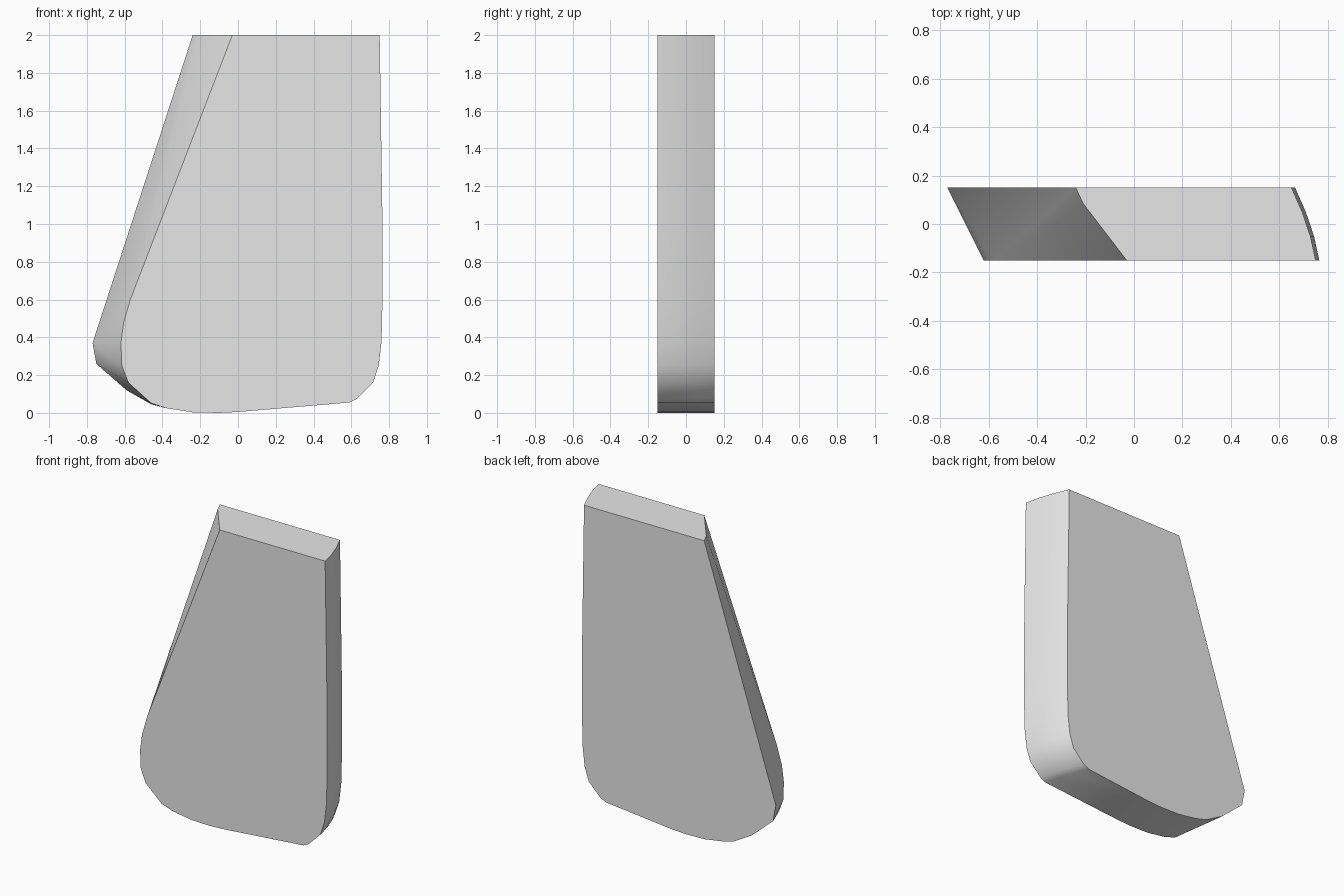
import bpy
import bmesh
import math

cube = bpy.data.objects.get("Cube")
if cube:
    bpy.data.objects.remove(cube)

FRONT, BACK = -0.15, 0.15

# Upright side with rounded lower corner, as (x, z) on the front face
side = [(0.75, 2), (0.757, 1.5), (0.765, 1.0), (0.765, 0.6), (0.76, 0.38),
        (0.745, 0.25), (0.715, 0.16), (0.63, 0.075), (0.59, 0.055)]
# Inward shift of that side at each depth, giving its curved section
side_sections = [(FRONT, 0), (-0.05, 0.022), (0.05, 0.056), (BACK, 0.1)]

# Slanted side and lower corner, different on the two faces
slant_front = [(-0.03, 2), (-0.57, 0.6), (-0.605, 0.48), (-0.62, 0.37),
               (-0.615, 0.25), (-0.58, 0.16), (-0.46, 0.052)]
slant_back = [(-0.24, 2), (-0.77, 0.37), (-0.75, 0.26), (-0.59, 0.12),
              (-0.46, 0.046)]
# Underside, shared by both faces
underside = [(-0.38, 0.025), (-0.24, 0.003), (-0.1, 0), (0, 0.005)]

points = [(x - shift, y, z) for y, shift in side_sections for x, z in side]
points += [(x, FRONT, z) for x, z in slant_front + underside]
points += [(x, BACK, z) for x, z in slant_back + underside]
points.append((-0.21, 0.085, 2))  # kink in the slanted top edge

# Wrap the sections in one convex block and merge its flat faces
bm = bmesh.new()
for p in points:
    bm.verts.new(p)
hull = bmesh.ops.convex_hull(bm, input=bm.verts[:])
loose = [v for v in bm.verts if not v.link_faces]
bmesh.ops.delete(bm, geom=loose, context='VERTS')
bmesh.ops.dissolve_limit(bm, angle_limit=math.radians(0.5),
                         verts=bm.verts[:], edges=bm.edges[:])
bmesh.ops.recalc_face_normals(bm, faces=bm.faces[:])

mesh = bpy.data.meshes.new("tapered_block")
bm.to_mesh(mesh)
bm.free()
block = bpy.data.objects.new("tapered_block", mesh)
bpy.context.collection.objects.link(block)

# Plain grey
grey = bpy.data.materials.new("light_grey")
grey.use_nodes = True
color = (0.8, 0.8, 0.8, 1)
grey.diffuse_color = color
grey.node_tree.nodes["Principled BSDF"].inputs["Base Color"].default_value = color
mesh.materials.append(grey)

# Smooth the rounded sides, keep the face edges sharp
bpy.ops.object.select_all(action='DESELECT')
block.select_set(True)
bpy.context.view_layer.objects.active = block
bpy.ops.object.shade_smooth_by_angle(angle=math.radians(30))
